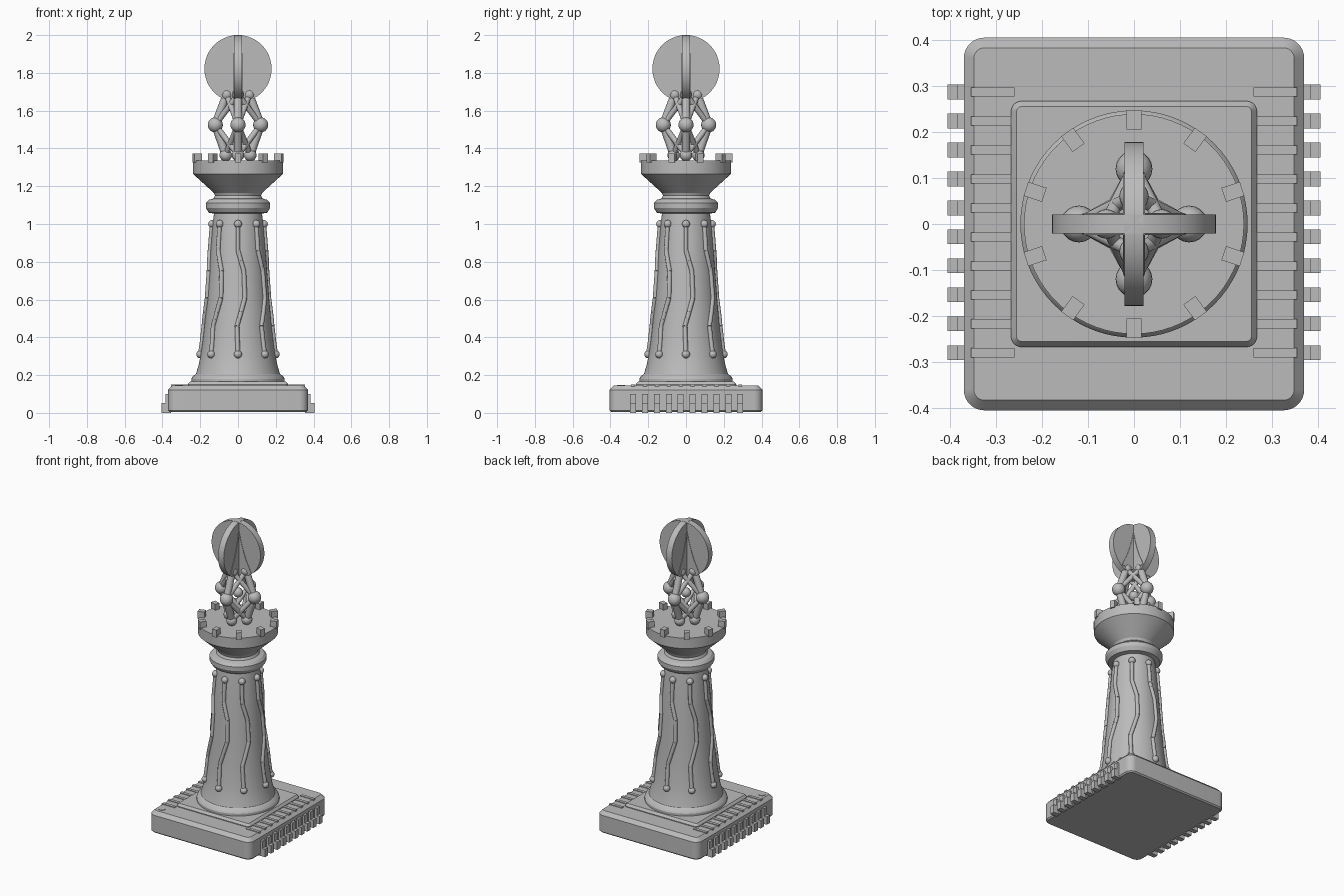
import bpy, bmesh, math
from mathutils import Vector, Matrix

old = bpy.data.objects.get("Cube")
if old:
    bpy.data.objects.remove(old, do_unlink=True)

grey = bpy.data.materials.new("plain grey")
grey.use_nodes = True
grey.diffuse_color = (0.5, 0.5, 0.5, 1)
grey.node_tree.nodes["Principled BSDF"].inputs["Base Color"].default_value = (0.5, 0.5, 0.5, 1)


def finish(name, bm, smooth=None):
    bmesh.ops.recalc_face_normals(bm, faces=bm.faces[:])
    mesh = bpy.data.meshes.new(name)
    bm.to_mesh(mesh)
    bm.free()
    mesh.materials.append(grey)
    ob = bpy.data.objects.new(name, mesh)
    bpy.context.collection.objects.link(ob)
    if smooth:
        bpy.ops.object.select_all(action='DESELECT')
        ob.select_set(True)
        bpy.context.view_layer.objects.active = ob
        bpy.ops.object.shade_smooth_by_angle(angle=math.radians(smooth))
    return ob


def add_box(bm, x0, x1, y0, y1, z0, z1, turn=0):
    m = (Matrix.Rotation(turn, 4, 'Z')
         @ Matrix.Translation(((x0 + x1) / 2, (y0 + y1) / 2, (z0 + z1) / 2))
         @ Matrix.Diagonal((x1 - x0, y1 - y0, z1 - z0, 1)))
    bmesh.ops.create_cube(bm, size=1, matrix=m)


def add_ball(bm, pos, r):
    bmesh.ops.create_uvsphere(bm, u_segments=20, v_segments=12, radius=r,
                              matrix=Matrix.Translation(pos))


def add_rod(bm, a, b, r):
    a, b = Vector(a), Vector(b)
    m = (Matrix.Translation((a + b) / 2)
         @ (b - a).to_track_quat('Z', 'Y').to_matrix().to_4x4())
    bmesh.ops.create_cone(bm, cap_ends=True, segments=14, radius1=r, radius2=r,
                          depth=(b - a).length, matrix=m)


def rounded_slab(name, hx, hy, rad, layers):
    """Rounded rectangle lofted through (inset, z) layers."""
    bm = bmesh.new()
    rings = []
    for inset, z in layers:
        ring = []
        for k, (sx, sy) in enumerate(((1, 1), (-1, 1), (-1, -1), (1, -1))):
            for i in range(9):
                a = math.pi / 2 * (k + i / 8)
                ring.append(bm.verts.new((sx * (hx - rad) + (rad - inset) * math.cos(a),
                                          sy * (hy - rad) + (rad - inset) * math.sin(a), z)))
        rings.append(ring)
    n = len(rings[0])
    for lo, hi in zip(rings, rings[1:]):
        for i in range(n):
            bm.faces.new((lo[i], lo[(i + 1) % n], hi[(i + 1) % n], hi[i]))
    bm.faces.new(rings[0][::-1])
    bm.faces.new(rings[-1])
    return finish(name, bm, 30)


def lathe(name, profile, steps=72):
    bm = bmesh.new()
    vs = [bm.verts.new((r, 0, z)) for r, z in profile]
    es = [bm.edges.new(p) for p in zip(vs, vs[1:])]
    bmesh.ops.spin(bm, geom=vs + es, cent=(0, 0, 0), axis=(0, 0, 1),
                   angle=2 * math.pi, steps=steps, use_duplicate=False)
    bmesh.ops.remove_doubles(bm, verts=bm.verts[:], dist=1e-4)
    return finish(name, bm, 25)


def polar(r, a, z):
    return Vector((r * math.cos(a), r * math.sin(a), z))


# Chip-shaped base and its raised plate
rounded_slab("chip_base", 0.37, 0.405, 0.045,
             [(0.008, 0.005), (0, 0.013), (0, 0.122), (0.022, 0.145)])
rounded_slab("base_plate", 0.267, 0.267, 0.022, [(0, 0.14), (0, 0.15), (0.012, 0.165)])

# L-shaped pins down both sides and the thin strips leading to them
pins, strips = bmesh.new(), bmesh.new()
for i in range(10):
    y = 0.287 - 0.063 * i
    for turn, yy in ((0, y), (math.pi, -y)):
        add_box(pins, 0.355, 0.385, yy - 0.016, yy + 0.016, 0.0, 0.1, turn)
        add_box(pins, 0.38, 0.405, yy - 0.016, yy + 0.016, 0.0, 0.052, turn)
        add_box(strips, 0.26, 0.354, yy - 0.01, yy + 0.01, 0.136, 0.149, turn)
finish("chip_pins", pins)
finish("base_strips", strips)

# Round marker in the front corner
bm = bmesh.new()
bmesh.ops.create_cone(bm, cap_ends=True, segments=32, radius1=0.021, radius2=0.021,
                      depth=0.008, matrix=Matrix.Translation((-0.313, -0.345, 0.144)))
finish("corner_marker", bm, 30)

# Tower shaft, collar and flared head
shaft = [(0.222, 0.207), (0.208, 0.255), (0.197, 0.31), (0.187, 0.38), (0.177, 0.47),
         (0.167, 0.58), (0.157, 0.71), (0.146, 0.85), (0.134, 1.0), (0.127, 1.055)]
lathe("tower_shaft", [(0, 0.155), (0.247, 0.155), (0.247, 0.18), (0.24, 0.193)] + shaft
      + [(0.155, 1.06), (0.17, 1.085), (0.17, 1.112), (0.155, 1.128), (0.13, 1.135),
         (0.122, 1.15), (0.128, 1.165), (0.239, 1.266), (0.239, 1.335), (0, 1.335)])

# Battlements
bm = bmesh.new()
for i in range(10):
    add_box(bm, 0.205, 0.247, -0.016, 0.016, 1.325, 1.374, math.pi / 2 + i * math.pi / 5)
finish("battlements", bm)


def shaft_radius(z):
    for (r0, z0), (r1, z1) in zip(shaft, shaft[1:]):
        if z0 <= z <= z1:
            return r0 + (r1 - r0) * (z - z0) / (z1 - z0)
    return shaft[-1][0]


# Kinked raised lines on the shaft, with a bead at each end
bends = [(1.0, 0), (0.86, 0), (0.75, 0.2), (0.61, 0.22), (0.46, -0.03), (0.31, 0)]
lines, beads = bmesh.new(), bmesh.new()
for i in range(8):
    a = i * math.pi / 4
    path = []
    for (z0, t0), (z1, t1) in zip(bends, bends[1:]):
        for k in range(4):
            z, t = z0 + (z1 - z0) * k / 4, t0 + (t1 - t0) * k / 4
            path.append(polar(shaft_radius(z) + 0.003, a + t, z))
    path.append(polar(shaft_radius(0.31) + 0.003, a, 0.31))
    for p, q in zip(path, path[1:]):
        add_rod(lines, p, q, 0.012)
    for p in (path[0], path[-1]):
        add_ball(beads, p, 0.021)
finish("shaft_lines", lines, 40)
finish("shaft_beads", beads, 60)

# Ball-and-rod lattice on the tower
balls, rods = bmesh.new(), bmesh.new()
add_ball(balls, (0, 0, 1.525), 0.03)
for i in range(4):
    a = i * math.pi / 2
    low, mid, top = polar(0.065, a, 1.365), polar(0.12, a, 1.525), polar(0.06, a, 1.685)
    for p, r in ((low, 0.033), (mid, 0.04), (top, 0.032)):
        add_ball(balls, p, r)
    add_rod(rods, low, mid, 0.022)
    add_rod(rods, mid, top, 0.022)
    for b in (a + math.pi / 2, a - math.pi / 2):
        add_rod(rods, mid, polar(0.06, b, 1.685), 0.015)
        add_rod(rods, mid, polar(0.065, b, 1.365), 0.015)
finish("lattice_balls", balls, 60)
finish("lattice_rods", rods, 40)

# Two crossed discs, each with a slim flared rib plate on its faces
rib = [(0.024, 1.94), (0.037, 1.88), (0.055, 1.82), (0.075, 1.765), (0.1, 1.715),
       (0.11, 1.69), (0.06, 1.685)]
outline = rib + [(-x, z) for x, z in reversed(rib)]
discs, ribs = bmesh.new(), bmesh.new()
for turn in (0, math.pi / 2):
    spin = Matrix.Rotation(turn, 4, 'Z')
    bmesh.ops.create_cone(discs, cap_ends=True, segments=64, radius1=0.178, radius2=0.178,
                          depth=0.041, matrix=spin @ Matrix.Translation((0, 0, 1.822))
                          @ Matrix.Rotation(math.pi / 2, 4, 'X'))
    face = ribs.faces.new([ribs.verts.new(spin @ Vector((x, -0.0235, z))) for x, z in outline])
    ext = bmesh.ops.extrude_face_region(ribs, geom=[face], use_keep_orig=True)
    moved = [v for v in ext["geom"] if isinstance(v, bmesh.types.BMVert)]
    bmesh.ops.translate(ribs, verts=moved, vec=spin @ Vector((0, 0.047, 0)))
finish("crossed_discs", discs, 30)
finish("disc_ribs", ribs)
